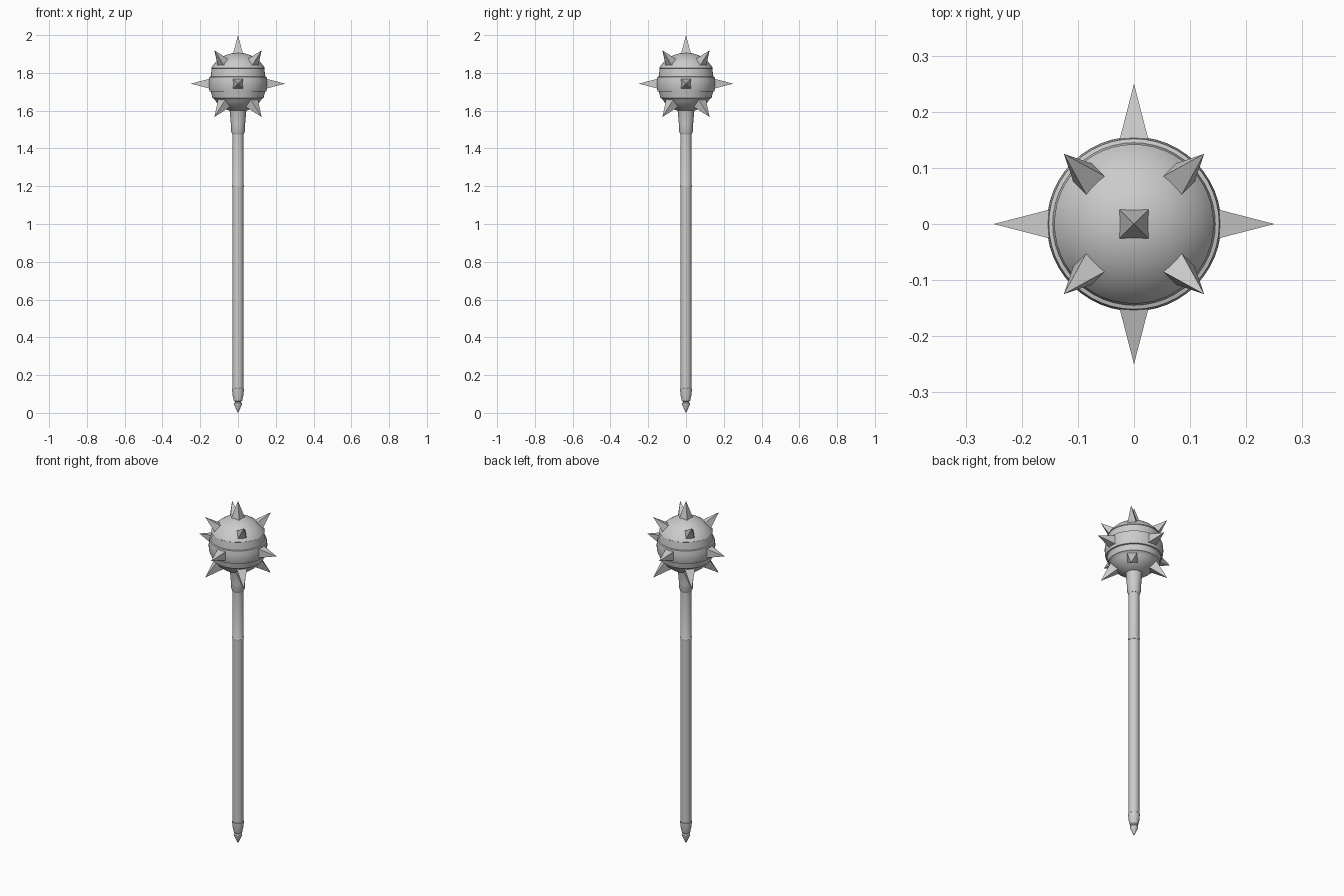
import bpy, bmesh, math
from mathutils import Vector, Matrix

if "Cube" in bpy.data.objects:
    bpy.data.objects.remove(bpy.data.objects["Cube"])

CENTRE = Vector((0, 0, 1.743))


def finish(name, bm, angle=None):
    bmesh.ops.recalc_face_normals(bm, faces=bm.faces)
    me = bpy.data.meshes.new(name)
    bm.to_mesh(me)
    bm.free()
    ob = bpy.data.objects.new(name, me)
    bpy.context.collection.objects.link(ob)
    if angle:
        bpy.ops.object.select_all(action='DESELECT')
        ob.select_set(True)
        bpy.context.view_layer.objects.active = ob
        bpy.ops.object.shade_smooth_by_angle(angle=math.radians(angle))
    return ob


def lathe(name, profile, steps, angle=30):
    """Revolve (radius, z) points around the z axis."""
    bm = bmesh.new()
    vs = [bm.verts.new((r, 0, z)) for r, z in profile]
    es = [bm.edges.new(p) for p in zip(vs, vs[1:])]
    bmesh.ops.spin(bm, geom=vs + es, cent=(0, 0, 0), axis=(0, 0, 1),
                   angle=2 * math.pi, steps=steps, use_duplicate=False)
    bmesh.ops.remove_doubles(bm, verts=bm.verts, dist=1e-5)
    return finish(name, bm, angle)


def ball_arc(radius, start, end, n):
    """Profile points on the ball between two elevations in degrees."""
    pts = []
    for i in range(n + 1):
        a = math.radians(start + (end - start) * i / n)
        pts.append((max(0, radius * math.cos(a)), CENTRE.z + radius * math.sin(a)))
    return pts


def spike(name, direction, tip, base=0.13, half=0.031):
    """Square pyramid pointing away from the ball centre."""
    d = Vector(direction).normalized()
    side = Vector((0, 0, 1)).cross(d)
    side = side.normalized() if side.length > 1e-4 else Vector((1, 0, 0))
    rot = Matrix((side, d.cross(side), d)).transposed().to_4x4()
    bm = bmesh.new()
    bmesh.ops.create_cone(bm, cap_ends=True, segments=4, radius1=half * math.sqrt(2),
                          radius2=0, depth=tip - base,
                          matrix=Matrix.Translation(CENTRE) @ rot
                          @ Matrix.Translation((0, 0, (tip + base) / 2))
                          @ Matrix.Rotation(math.pi / 4, 4, 'Z'))
    return finish(name, bm)


# Pommel with pointed end
lathe("pommel", [(0, 0), (0.008, 0.015), (0.021, 0.045), (0.021, 0.052), (0.015, 0.058),
                 (0.022, 0.064), (0.03, 0.1), (0.031, 0.128), (0.027, 0.132), (0, 0.132)], 24)

# Grip and upper shaft
lathe("grip", [(0, 0.11), (0.029, 0.11), (0.029, 1.2), (0, 1.2)], 16)
lathe("shaft", [(0, 1.18), (0.03, 1.19), (0.031, 1.205), (0.0285, 1.21),
                (0.0285, 1.5), (0, 1.5)], 24)

# Socket under the head
lathe("socket", [(0, 1.475), (0.03, 1.475), (0.036, 1.49), (0.038, 1.53), (0.044, 1.6),
                 (0.05, 1.62), (0, 1.63)], 24)

# Ball with stepped belt
lathe("head", ball_arc(0.164, 90, 30, 14) + [(0.139, 1.823), (0.145, 1.780), (0.152, 1.778)]
      + ball_arc(0.1555, 11, -15, 6) + [(0.143, 1.701), (0.136, 1.668), (0.130, 1.665)]
      + ball_arc(0.15, -34, -90, 12), 48)

# Spikes: top, four around the belt, four above and four below
spike("top_spike", (0, 0, 1), 0.257, base=0.14)
for i in range(4):
    a = i * math.pi / 2
    b = a + math.pi / 4
    spike(f"belt_spike_{i}", (math.cos(a), math.sin(a), 0), 0.25)
    spike(f"upper_spike_{i}", (math.cos(b), math.sin(b), 1), 0.25)
    spike(f"lower_spike_{i}", (math.cos(b), math.sin(b), -1), 0.25)
